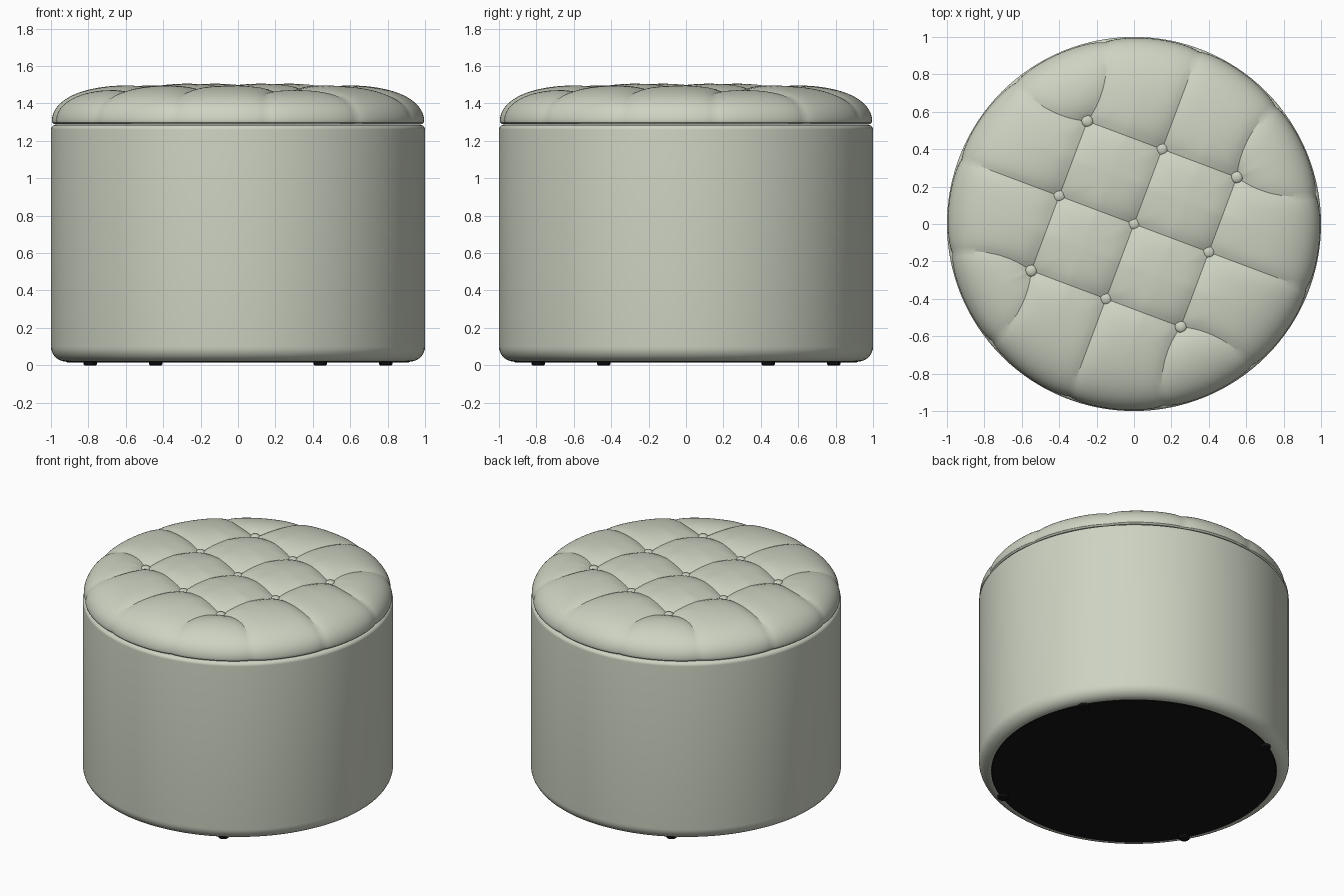
import bpy, bmesh, math
from mathutils import Vector, Matrix

if "Cube" in bpy.data.objects:
    bpy.data.objects.remove(bpy.data.objects["Cube"])


def material(name, rgb, rough):
    m = bpy.data.materials.new(name)
    m.use_nodes = True
    m.diffuse_color = (*rgb, 1)
    bsdf = m.node_tree.nodes["Principled BSDF"]
    bsdf.inputs["Base Color"].default_value = (*rgb, 1)
    bsdf.inputs["Roughness"].default_value = rough
    return m


fabric = material("sage fabric", (0.61, 0.65, 0.54), 0.7)
black = material("black underside", (0.008, 0.008, 0.009), 0.6)


def finish(name, bm, mat, angle=30):
    bmesh.ops.remove_doubles(bm, verts=bm.verts, dist=1e-5)
    bmesh.ops.recalc_face_normals(bm, faces=bm.faces)
    mesh = bpy.data.meshes.new(name)
    bm.to_mesh(mesh)
    bm.free()
    mesh.materials.append(mat)
    ob = bpy.data.objects.new(name, mesh)
    bpy.context.collection.objects.link(ob)
    bpy.ops.object.select_all(action='DESELECT')
    ob.select_set(True)
    bpy.context.view_layer.objects.active = ob
    bpy.ops.object.shade_smooth_by_angle(angle=math.radians(angle))
    return ob


def lathe(name, profile, mat, steps=128):
    bm = bmesh.new()
    vs = [bm.verts.new((r, 0, z)) for r, z in profile]
    es = [bm.edges.new(p) for p in zip(vs, vs[1:])]
    bmesh.ops.spin(bm, geom=vs + es, cent=(0, 0, 0), axis=(0, 0, 1),
                   angle=math.tau, steps=steps)
    return finish(name, bm, mat)


def arc(r, z, rad, a0, a1, n=8):
    angles = [math.radians(a0 + (a1 - a0) * i / n) for i in range(n + 1)]
    return [(r + rad * math.cos(a), z + rad * math.sin(a)) for a in angles]


# Drum body with rounded rims, and its dark underside
lathe("body", [(0, 0.02)] + arc(0.92, 0.1, 0.08, -90, 0)
      + arc(0.975, 1.26, 0.025, 0, 90) + [(0, 1.285)], fabric)
lathe("underside", [(0, 0.016), (0.915, 0.016), (0.92, 0.02), (0.9, 0.03), (0, 0.03)], black)

# Four small glides
for i in range(4):
    a = math.radians(29.1 + 90 * i)
    foot = lathe("foot_%d" % (i + 1),
                 [(0, 0), (0.03, 0), (0.036, 0.006), (0.036, 0.018), (0, 0.018)], black, 24)
    foot.location = (0.904 * math.cos(a), 0.904 * math.sin(a), 0)

# Tufted cushion: seams follow a turned square of buttons, then flare to the rim
S = 0.427                      # button spacing
TURN = Matrix.Rotation(math.radians(-20.56), 2)
BUTTONS = [Vector((i * S, j * S)) for i in (-1, 0, 1) for j in (-1, 0, 1)]
K, RINGS, RIM = 20, 30, 0.996


def surface(p, d):
    """Point on the cushion above p, where d is the distance to the nearest seam."""
    r = min(p.length / RIM, 1)
    near = min((p - b).length for b in BUTTONS)
    sink = 0.024 * math.exp(-d / 0.05) + 0.05 * math.exp(-near / 0.11)
    side = r ** 8
    z = 1.305 + 0.205 * math.sqrt(1 - r ** 5.3) - sink * (1 - side)
    q = TURN @ p * (1 - 0.5 * sink * side)
    return Vector((q.x, q.y, z))


def add_grid(bm, rows):
    rows = [[bm.verts.new(c) for c in row] for row in rows]
    for a, b in zip(rows, rows[1:]):
        for i in range(len(a) - 1):
            bm.faces.new((a[i], a[i + 1], b[i + 1], b[i]))


def quadrant_column(seg, f):
    """Inner point, rim point and bend of a line across the outer ring."""
    ang = math.radians((0, 29.6, 60.4, 90)[seg] * (1 - f) + (29.6, 60.4, 90)[seg] * f)
    outer = Vector((math.cos(ang), math.sin(ang))) * RIM
    low, high, none = Vector((0, -0.046)), Vector((-0.046, 0)), Vector((0, 0))
    if seg == 0:
        return Vector((S, S * f)), outer, none.lerp(low, f)
    if seg == 1:
        return Vector((S, S)), outer, low.lerp(high, f)
    return Vector((S * (1 - f), S)), outer, high.lerp(none, f)


bm = bmesh.new()
# Inner two by two panels
steps = [S * (i / K - 1) for i in range(2 * K + 1)]
add_grid(bm, [[surface(Vector((u, v)), min(abs(u), abs(v), S - abs(u), S - abs(v)))
               for u in steps] for v in steps])
# Outer panels, one quadrant turned four times
for quarter in range(4):
    spin = Matrix.Rotation(quarter * math.pi / 2, 2)
    for seg in range(3):
        rows = []
        for k in range(K + 1):
            f = k / K
            p0, p1, bend = quadrant_column(seg, f)
            row = []
            for n in range(RINGS + 1):
                q = 1 - (1 - n / RINGS) ** 2
                p = p0.lerp(p1, q) + bend * 4 * q * (1 - q)
                width = (0 if seg == 1 else S) * (1 - q) + 0.52 * q
                d = min(f, 1 - f) * width
                if seg != 1:
                    d = min(d, (p - p0).length)
                row.append(surface(spin @ p, d))
            # Lower edge tucks back under the rim
            edge = row[-1]
            for scale, z in ((0.998, 1.297), (0.99, 1.29), (0.97, 1.287), (0.9, 1.287)):
                row.append(Vector((edge.x * scale, edge.y * scale, z)))
            rows.append(row)
        add_grid(bm, rows)
finish("tufted_cushion", bm, fabric, 28)

# Covered buttons
for i, b in enumerate(BUTTONS):
    bm = bmesh.new()
    bmesh.ops.create_uvsphere(bm, u_segments=24, v_segments=12, radius=1)
    bmesh.ops.scale(bm, vec=(0.031, 0.031, 0.016), verts=bm.verts)
    button = finish("button_%d" % (i + 1), bm, fabric)
    p = TURN @ b
    button.location = (p.x, p.y, 1.442)
